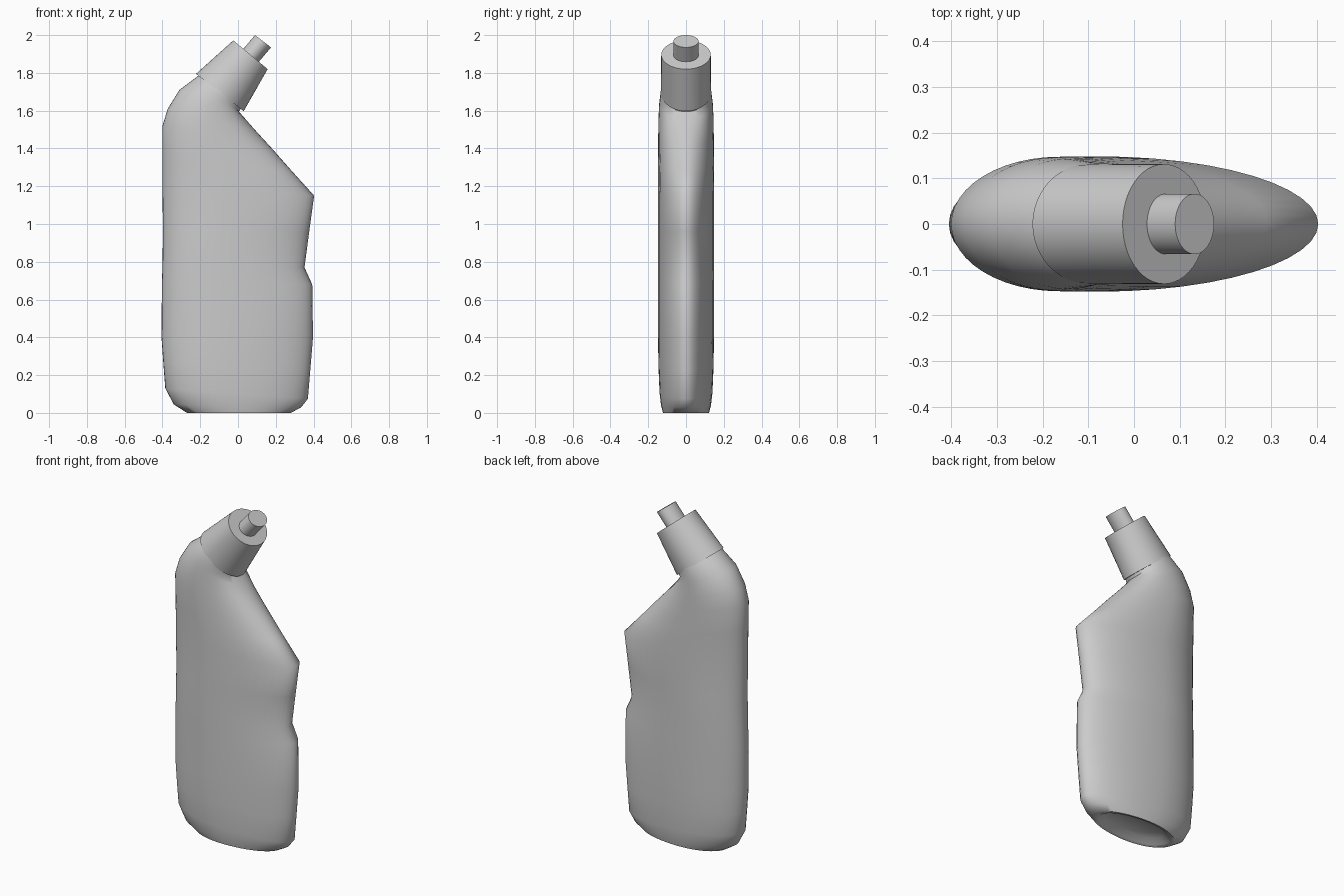
import bpy, bmesh, math

if "Cube" in bpy.data.objects:
    bpy.data.objects.remove(bpy.data.objects["Cube"])

N = 48


def ring(bm, sec):
    """Closed egg-shaped section: left point, right point, half width, position of widest point."""
    ax, az, bx, bz, hy, f = sec
    verts = []
    for i in range(N):
        t = 2 * math.pi * i / N
        c, s = math.cos(t), math.sin(t)
        u = f + c * ((1 - f) if c > 0 else f)
        verts.append(bm.verts.new((ax + (bx - ax) * u, hy * s, az + (bz - az) * u)))
    return verts


def loft(name, sections, angle):
    bm = bmesh.new()
    rings = [ring(bm, s) for s in sections]
    for a, b in zip(rings, rings[1:]):
        for i in range(N):
            j = (i + 1) % N
            bm.faces.new((a[i], a[j], b[j], b[i]))
    bm.faces.new(rings[0][::-1])
    bm.faces.new(rings[-1])
    bmesh.ops.recalc_face_normals(bm, faces=bm.faces)
    me = bpy.data.meshes.new(name)
    bm.to_mesh(me)
    bm.free()
    ob = bpy.data.objects.new(name, me)
    bpy.context.collection.objects.link(ob)
    bpy.ops.object.select_all(action='DESELECT')
    ob.select_set(True)
    bpy.context.view_layer.objects.active = ob
    bpy.ops.object.shade_smooth_by_angle(angle=math.radians(angle))
    return ob


# Bottle: recessed base, grip notch on the right, shoulder bending into the neck
loft("bottle_body", [
    (-.20, .03, .20, .03, .085, .45),
    (-.24, .005, .24, .005, .105, .45),
    (-.27, .0, .28, .0, .122, .45),
    (-.34, .045, .335, .03, .132, .43),
    (-.385, .13, .37, .075, .14, .42),
    (-.395, .26, .383, .23, .146, .41),
    (-.405, .40, .397, .40, .148, .4),
    (-.403, .68, .393, .68, .148, .4),
    (-.40, .77, .352, .77, .148, .4),
    (-.397, .96, .377, .96, .148, .4),
    (-.40, 1.18, .403, 1.15, .148, .4),
    (-.40, 1.37, .29, 1.275, .148, .4),
    (-.40, 1.52, .175, 1.405, .147, .41),
    (-.372, 1.61, .10, 1.487, .146, .44),
    (-.31, 1.71, .04, 1.555, .142, .47),
    (-.21, 1.785, .005, 1.595, .135, .5),
    (-.13, 1.84, .05, 1.67, .12, .5),
], 55)

# Slanted cap
loft("cap", [
    (-.222, 1.795, .03, 1.597, .132, .5),
    (-.025, 1.972, .157, 1.82, .131, .5),
], 30)

# Nozzle tip
loft("nozzle", [
    (.018, 1.915, .103, 1.85, .066, .5),
    (.09, 2.0, .175, 1.935, .066, .5),
], 30)
